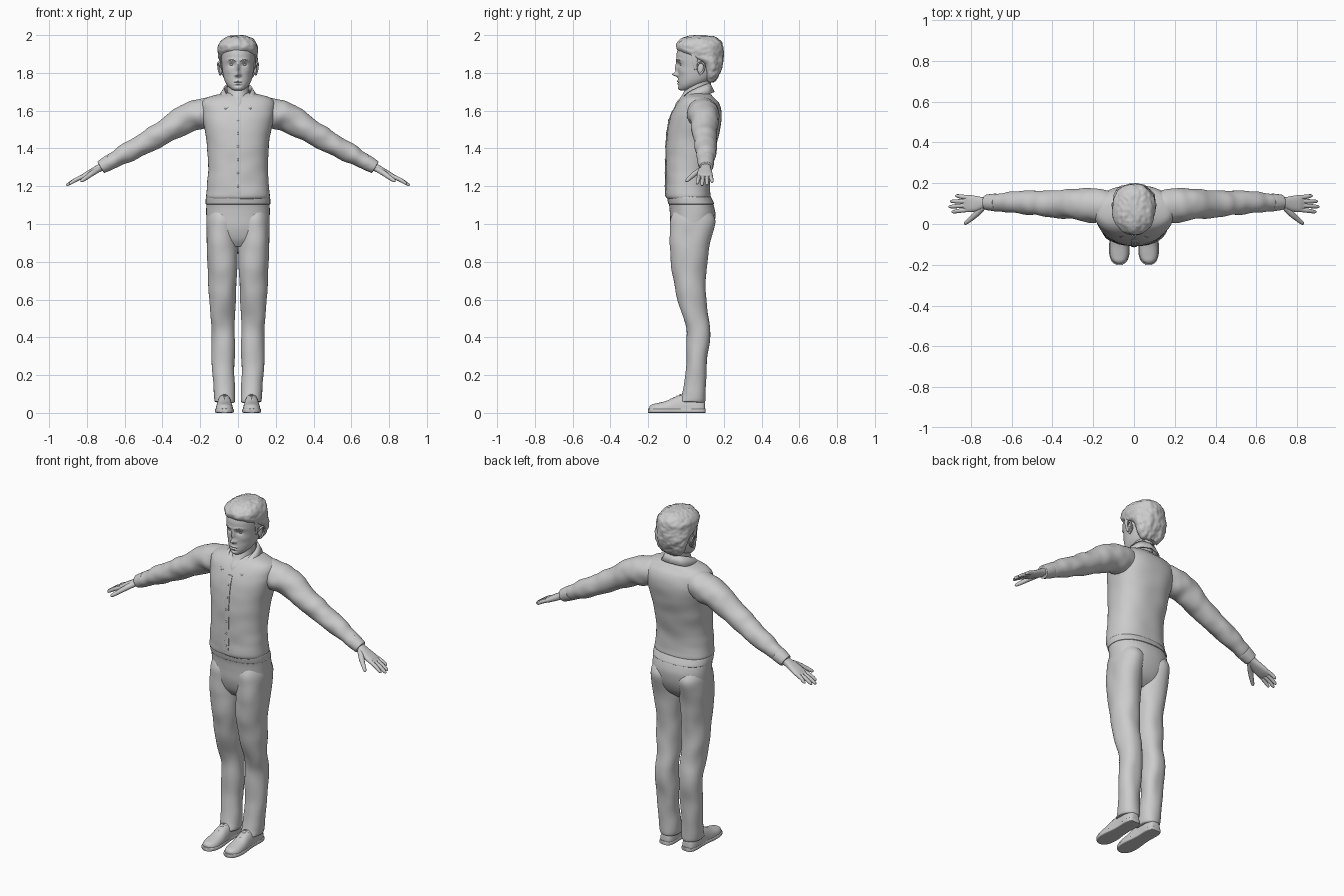
import bpy, bmesh, math
from mathutils import Vector, Matrix, noise


def spline(keys, sub):
    """Catmull-Rom interpolation of equal-length number lists."""
    out, last = [], len(keys) - 1
    for i in range(last):
        a, b, c, d = (keys[max(0, min(last, i + k))] for k in (-1, 0, 1, 2))
        for s in range(sub):
            t = s / sub
            out.append([q + .5 * t * (r - p + t * (2 * p - 5 * q + 4 * r - w + t * (3 * (q - r) + w - p)))
                        for p, q, r, w in zip(a, b, c, d)])
    return out + [list(keys[-1])]


def finish(name, bm, mirror=False, solid=0):
    bmesh.ops.recalc_face_normals(bm, faces=bm.faces)
    me = bpy.data.meshes.new(name)
    bm.to_mesh(me)
    bm.free()
    ob = bpy.data.objects.new(name, me)
    bpy.context.collection.objects.link(ob)
    bpy.ops.object.select_all(action='DESELECT')
    ob.select_set(True)
    bpy.context.view_layer.objects.active = ob
    bpy.ops.object.shade_smooth_by_angle(angle=math.radians(45))
    if mirror:
        ob.modifiers.new("Mirror", 'MIRROR')
    if solid:
        ob.modifiers.new("Solidify", 'SOLIDIFY').thickness = solid
    return ob


def loft(name, keys, n=32, power=2.0, sub=6, mirror=False, edit=None, wrinkle=0, freq=(9, 9, 9)):
    """Skin super-elliptic sections: centre, half-axis a, half-axis b."""
    bm, rings = bmesh.new(), []
    se = lambda v: math.copysign(abs(v) ** (2 / power), v)
    for k in spline(keys, sub):
        c, a, b = Vector(k[:3]), Vector(k[3:6]), Vector(k[6:])
        angs = [2 * math.pi * i / n for i in range(n)]
        rings.append([bm.verts.new(c + a * se(math.cos(g)) + b * se(math.sin(g))) for g in angs])
    for r, s in zip(rings, rings[1:]):
        for i in range(n):
            bm.faces.new((r[i], r[(i + 1) % n], s[(i + 1) % n], s[i]))
    bm.faces.new(rings[0])
    bm.faces.new(rings[-1])
    bmesh.ops.recalc_face_normals(bm, faces=bm.faces)
    if wrinkle:
        bm.normal_update()
        moves = [v.normal * wrinkle * noise.noise(Vector([p * f for p, f in zip(v.co, freq)])) for v in bm.verts]
        for v, m in zip(bm.verts, moves):
            v.co += m
    if edit:
        for v in bm.verts:
            edit(v.co)
    return finish(name, bm, mirror)


def level(z, rx, yf, yb, cx=0):
    """Horizontal section from half-width, front y and back y."""
    return [cx, (yf + yb) / 2, z, rx, 0, 0, 0, (yb - yf) / 2, 0]


def along(pts, ref=(0, 1, 0)):
    """Sections across a path of (x, y, z, half width, half thickness)."""
    P, out = [Vector(p[:3]) for p in pts], []
    for i, p in enumerate(pts):
        t = (P[min(i + 1, len(P) - 1)] - P[max(i - 1, 0)]).normalized()
        u = Vector(ref)
        u = (u - t * u.dot(t)).normalized()
        out.append([*P[i], *(u * p[3]), *(t.cross(u) * p[4])])
    return out


def blob(name, c, size, mirror=False):
    bm = bmesh.new()
    bmesh.ops.create_uvsphere(bm, u_segments=20, v_segments=12, radius=1,
                              matrix=Matrix.Translation(c) @ Matrix.Diagonal((*size, 1)))
    return finish(name, bm, mirror)


# Shirt body
shirt = [(1.13, .158, -.095, .122), (1.145, .168, -.106, .131), (1.18, .167, -.108, .128), (1.23, .162, -.106, .127),
         (1.30, .158, -.106, .136), (1.40, .163, -.105, .157), (1.48, .174, -.1, .177), (1.55, .188, -.088, .187),
         (1.60, .195, -.07, .186), (1.64, .195, -.05, .172), (1.667, .17, -.028, .15), (1.685, .11, -.005, .135),
         (1.695, .06, .01, .12)]
loft("shirt_body", [level(*r) for r in shirt], 64, 2.35, wrinkle=.004, freq=(8, 8, 14))

# Shirt front strip and buttons
strip = [[0, r[2] + .001, r[0], .014, 0, 0, 0, .005, 0] for r in shirt[1:9]]
loft("button_strip", strip, 16, 6)
for i in range(6):
    z = 1.2 + i * .07
    y = next(a[2] + (b[2] - a[2]) * (z - a[0]) / (b[0] - a[0]) for a, b in zip(shirt, shirt[1:]) if a[0] <= z < b[0])
    blob("button", (0, y - .004, z), (.006, .003, .006))

# Collar
rails = [[(0, .128, 1.748), (.05, .112, 1.742), (.075, .06, 1.722), (.062, .002, 1.69), (.022, -.05, 1.63)],
         [(0, .152, 1.70), (.07, .128, 1.692), (.1, .06, 1.68), (.094, -.015, 1.655), (.068, -.066, 1.61)]]
bm = bmesh.new()
top, low = [[bm.verts.new(p) for p in spline(r, 6)] for r in rails]
for i in range(len(top) - 1):
    bm.faces.new((top[i], top[i + 1], low[i + 1], low[i]))
finish("collar", bm, True, .008)

# Sleeves with cuffs
sleeve = [(.11, .09, 1.595, .07, .07), (.19, .092, 1.585, .086, .082), (.27, .098, 1.56, .077, .076),
          (.36, .1, 1.506, .07, .066), (.45, .103, 1.452, .062, .06), (.53, .106, 1.408, .056, .055),
          (.62, .107, 1.36, .049, .047), (.69, .106, 1.322, .039, .037), (.72, .106, 1.304, .035, .033)]
loft("sleeve", along(sleeve), 40, sub=8, mirror=True, wrinkle=.008, freq=(16, 9, 16))
loft("cuff", along([(.675, .106, 1.329, .040, .038), (.68, .106, 1.326, .043, .041),
                    (.722, .106, 1.303, .038, .036), (.727, .106, 1.300, .033, .031)]), 32, mirror=True)

# Hands
loft("palm", along([(.70, .106, 1.314, .025, .021), (.735, .104, 1.296, .027, .02), (.77, .1, 1.277, .037, .018),
                    (.81, .1, 1.256, .042, .015), (.835, .1, 1.242, .038, .01)]), 28, 2.5, mirror=True)
for name, y0, y1, x1 in (("index_finger", .07, .06, .893), ("middle_finger", .091, .085, .908),
                         ("ring_finger", .111, .111, .9), ("little_finger", .13, .138, .875)):
    z1 = 1.205 + (.905 - x1) * .5
    xm, ym = (.815 + x1) / 2, (y0 + y1) / 2
    loft(name, along([(.81, y0, 1.256, .0105, .011), (xm, ym, (1.262 + z1) / 2, .0105, .0105),
                      (x1 - .008, y1, z1 + .006, .008, .008), (x1, y1, z1, .003, .003)]), 14, mirror=True)
loft("thumb", along([(.735, .09, 1.292, .016, .015), (.77, .052, 1.27, .015, .014), (.8, .025, 1.248, .012, .012),
                     (.825, .005, 1.23, .009, .009), (.832, 0, 1.225, .003, .003)], (1, 0, 0)), 16, mirror=True)

# Trousers
loft("trouser_seat", [level(*r) for r in [
    (1.16, .158, -.092, .122), (1.13, .166, -.095, .133), (1.09, .168, -.088, .149), (1.045, .168, -.085, .156),
    (.98, .165, -.082, .145), (.92, .15, -.066, .115), (.88, .1, -.04, .07)]], 48, 2.3)
loft("waistband", [level(*r) for r in [(1.105, .166, -.088, .14), (1.108, .171, -.094, .149),
                                      (1.14, .170, -.1, .134), (1.145, .165, -.096, .13)]], 48, 2.3)
legs = [(1.07, .02, .15, -.06, .13), (1.02, .0, .167, -.082, .153), (.95, -.001, .169, -.086, .143),
        (.85, .0, .164, -.084, .119), (.75, .003, .16, -.074, .107), (.65, .009, .155, -.055, .105),
        (.55, .017, .147, -.026, .11), (.46, .022, .14, -.003, .125), (.38, .02, .138, .003, .129),
        (.28, .016, .135, .003, .116), (.18, .014, .132, -.002, .106), (.1, .014, .13, -.024, .102),
        (.06, .017, .127, -.04, .098), (.053, .03, .115, -.025, .085)]
loft("trouser_leg", [level(z, (xo - xi) / 2, yf, yb, (xo + xi) / 2) for z, xi, xo, yf, yb in legs],
     44, 2.2, 7, True, wrinkle=.009, freq=(11, 11, 8))


# Shoes
def flat_base(co):
    co.z = max(co.z, .014)


upper = [(.1, .018, .05), (.092, .032, .07), (.06, .041, .09), (0, .040, .1), (-.05, .042, .088), (-.1, .046, .065),
         (-.15, .045, .052), (-.18, .034, .045), (-.194, .015, .034)]
loft("shoe_upper", [[.072, y, .014, w, 0, 0, 0, 0, h - .014] for y, w, h in upper], 32, 2.4, 5, True, flat_base)
sole = [(.103, .018), (.095, .034), (.06, .043), (0, .041), (-.05, .044), (-.1, .05), (-.15, .049), (-.185, .036),
        (-.2, .014)]
loft("shoe_sole", [[.072, y, .011, w, 0, 0, 0, 0, .011] for y, w in sole], 24, 6, 4, True)
for i in range(4):
    y, z = -.03 - i * .017, .094 - i * .0085
    loft("shoe_lace", along([(.05, y, z - .012, .004, .004), (.072, y, z + .003, .004, .004),
                             (.094, y, z - .012, .004, .004)]), 8, sub=4, mirror=True)

# Neck
loft("neck", [level(*r) for r in [(1.595, .012, -.066, .1), (1.64, .046, -.053, .12), (1.68, .056, -.022, .125),
                                  (1.72, .057, -.004, .13), (1.78, .058, 0, .135)]], 40)

# Head: features as (x, z, width, height, push in y)
FACE = [(0, 1.792, .010, .011, -.029), (0, 1.825, .009, .026, -.016), (.012, 1.788, .007, .007, -.009),
        (.032, 1.868, .026, .008, -.006), (.033, 1.844, .017, .011, .010), (0, 1.756, .018, .005, -.007),
        (0, 1.742, .015, .005, -.006), (0, 1.749, .021, .002, .004), (0, 1.719, .018, .011, -.004),
        (.055, 1.81, .02, .018, -.004), (0, 1.732, .018, .005, .003)]


def sculpt(co):
    if co.y < .05:
        co.y += sum(d * math.exp(-((abs(co.x) - x) / w) ** 2 - ((co.z - z) / h) ** 2) for x, z, w, h, d in FACE)


loft("head", [level(*r) for r in [
    (1.707, .018, -.028, 0), (1.715, .036, -.037, .04), (1.735, .057, -.041, .09), (1.76, .071, -.042, .13),
    (1.79, .079, -.042, .155), (1.83, .085, -.044, .175), (1.87, .089, -.05, .185), (1.91, .089, -.048, .185),
    (1.95, .08, -.03, .175), (1.98, .055, 0, .14), (1.99, .02, .04, .1)]], 128, 2.1, 10, edit=sculpt)
blob("eye", (.033, -.02, 1.844), (.0135, .013, .0075), True)
loft("eyebrow", along([(.013, -.05, 1.864, .003, .003), (.032, -.047, 1.871, .004, .004),
                       (.054, -.032, 1.866, .002, .002)]), 10, mirror=True)

# Ears
blob("ear", (.091, .078, 1.822), (.010, .018, .030), True)
loft("ear_rim", along([(.09, .062, 1.83, .004, .004), (.099, .066, 1.85, .005, .005), (.104, .085, 1.855, .005, .005),
                       (.105, .098, 1.838, .005, .005), (.101, .091, 1.81, .005, .005),
                       (.093, .072, 1.79, .006, .006)], (1, 0, 0)), 10, mirror=True)


# Hair with combed strands
def comb(co):
    wave = noise.noise(Vector((co.x * 45, co.y * 14, co.z * 28))) + .5 * noise.noise(co * 60)
    out = (co - Vector((0, .08, 1.87))).normalized()
    co += out * wave * .006
    co.z = min(co.z, 2.0)


loft("hair", [level(*r) for r in [
    (1.752, .05, .11, .148), (1.775, .077, .10, .168), (1.81, .092, .092, .184), (1.85, .099, .07, .195),
    (1.878, .104, .015, .199), (1.90, .105, -.022, .199), (1.922, .106, -.046, .198), (1.95, .102, -.05, .194),
    (1.975, .083, -.032, .176), (1.992, .052, .0, .15), (2.0, .015, .05, .1)]], 96, 2.15, 7, edit=comb)
loft("sideburn", along([(.09, .045, 1.9, .006, .018), (.09, .046, 1.86, .005, .014), (.086, .05, 1.825, .004, .009),
                        (.083, .052, 1.815, .002, .004)], (1, 0, 0)), 14, mirror=True)
